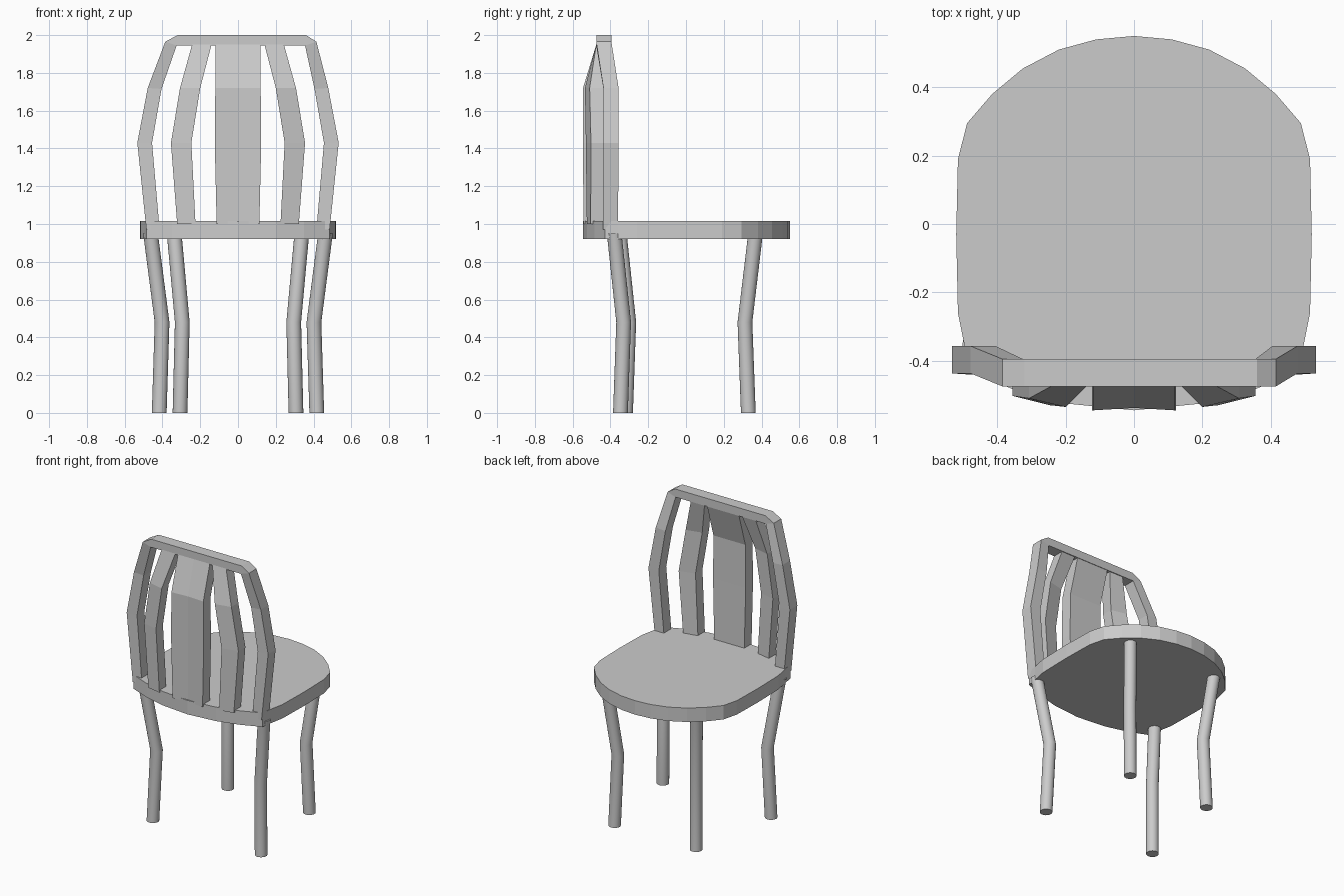
import bpy
import bmesh
import math
from mathutils import Vector

cube = bpy.data.objects.get("Cube")
if cube:
    bpy.data.objects.remove(cube, do_unlink=True)

grey = bpy.data.materials.new("light grey")
grey.use_nodes = True
colour = (0.6, 0.6, 0.6, 1)
grey.diffuse_color = colour
grey.node_tree.nodes["Principled BSDF"].inputs["Base Color"].default_value = colour


def loft(name, rings, smooth=None):
    """Skin a row of matching rings and cap both ends."""
    bm = bmesh.new()
    rows = [[bm.verts.new(p) for p in ring] for ring in rings]
    n = len(rows[0])
    for a, b in zip(rows, rows[1:]):
        for i in range(n):
            j = (i + 1) % n
            bm.faces.new((a[i], a[j], b[j], b[i]))
    bm.faces.new(rows[0])
    bm.faces.new(rows[-1])
    bmesh.ops.recalc_face_normals(bm, faces=bm.faces)
    mesh = bpy.data.meshes.new(name)
    bm.to_mesh(mesh)
    bm.free()
    mesh.materials.append(grey)
    obj = bpy.data.objects.new(name, mesh)
    bpy.context.collection.objects.link(obj)
    if smooth:
        bpy.ops.object.select_all(action="DESELECT")
        obj.select_set(True)
        bpy.context.view_layer.objects.active = obj
        bpy.ops.object.shade_smooth_by_angle(angle=math.radians(smooth))
    return obj


# Seat: rounded at the front, gently bowed behind the backrest
half = [(0, 0.55), (0.11, 0.54), (0.22, 0.51), (0.325, 0.455), (0.415, 0.38),
        (0.488, 0.295), (0.515, 0.19), (0.52, -0.03), (0.515, -0.26),
        (0.495, -0.36), (0.485, -0.43), (0.35, -0.485), (0.2, -0.525), (0, -0.545)]
outline = half + [(-x, y) for x, y in half[-2:0:-1]]
loft("seat", [[(x, y, z) for x, y in outline] for z in (0.92, 1.015)])

# Bent round legs
def leg(name, path, radius=0.039, sides=20):
    rings = []
    for x, y, z in path:
        rings.append([Vector((x + radius * math.cos(t), y + radius * math.sin(t), z))
                      for t in (2 * math.pi * i / sides for i in range(sides))])
    loft(name, rings, smooth=25)


for side, label, shift in ((1, "left", 0), (-1, "right", 0.027)):
    leg(label + "_backrest_leg", [(side * 0.417, -0.347 + shift, 0),
                                  (side * 0.402, -0.33 + shift, 0.48),
                                  (side * 0.463, -0.38 + shift, 0.95)])
    leg(label + "_open_end_leg", [(side * 0.307, 0.33, 0),
                                  (side * 0.295, 0.312, 0.48),
                                  (side * 0.337, 0.367, 0.94)])

# Backrest hoop: outer x, z, inner x, z, rear y, sideways lean
sections = [(0.485, 0.97, 0.415, 0.97, -0.44, 0),
            (0.533, 1.43, 0.455, 1.43, -0.437, 0),
            (0.478, 1.72, 0.405, 1.715, -0.437, 0),
            (0.40, 1.965, 0.34, 1.945, -0.475, 0.015),
            (0.34, 2.0, 0.31, 1.945, -0.475, 0.02)]


def hoop_ring(section, side):
    xo, zo, xi, zi, y, lean = section
    xo, xi = side * xo + lean, side * xi + lean
    return [(xo, y, zo), (xo, y + 0.08, zo), (xi, y + 0.08, zi), (xi, y, zi)]


loft("backrest_hoop", [hoop_ring(s, -1) for s in sections]
     + [hoop_ring(s, 1) for s in reversed(sections)])

# Side slats: inner x, outer x, inner rear y, outer rear y, z
slat = [(0.225, 0.322, -0.525, -0.505, 1.0), (0.247, 0.355, -0.53, -0.503, 1.43),
        (0.20, 0.307, -0.535, -0.51, 1.72), (0.14, 0.243, -0.475, -0.475, 1.95)]
for side, label in ((1, "left"), (-1, "right")):
    loft(label + "_slat", [[(side * xi, yi, z), (side * xo, yo, z),
                            (side * xo, yo + 0.075, z), (side * xi, yi + 0.075, z)]
                           for xi, xo, yi, yo, z in slat])

# Centre slat with a shallow groove down the rear face
rings = []
for z, w, y, groove in ((1.0, 0.113, -0.543, 0.007), (1.43, 0.123, -0.545, 0.007),
                        (1.72, 0.12, -0.545, 0.007), (1.95, 0.12, -0.475, 0)):
    rings.append([(-w, y, z), (0, y + groove, z), (w, y, z),
                  (w, y + 0.078, z), (0, y + 0.078, z), (-w, y + 0.078, z)])
loft("centre_slat", rings)
